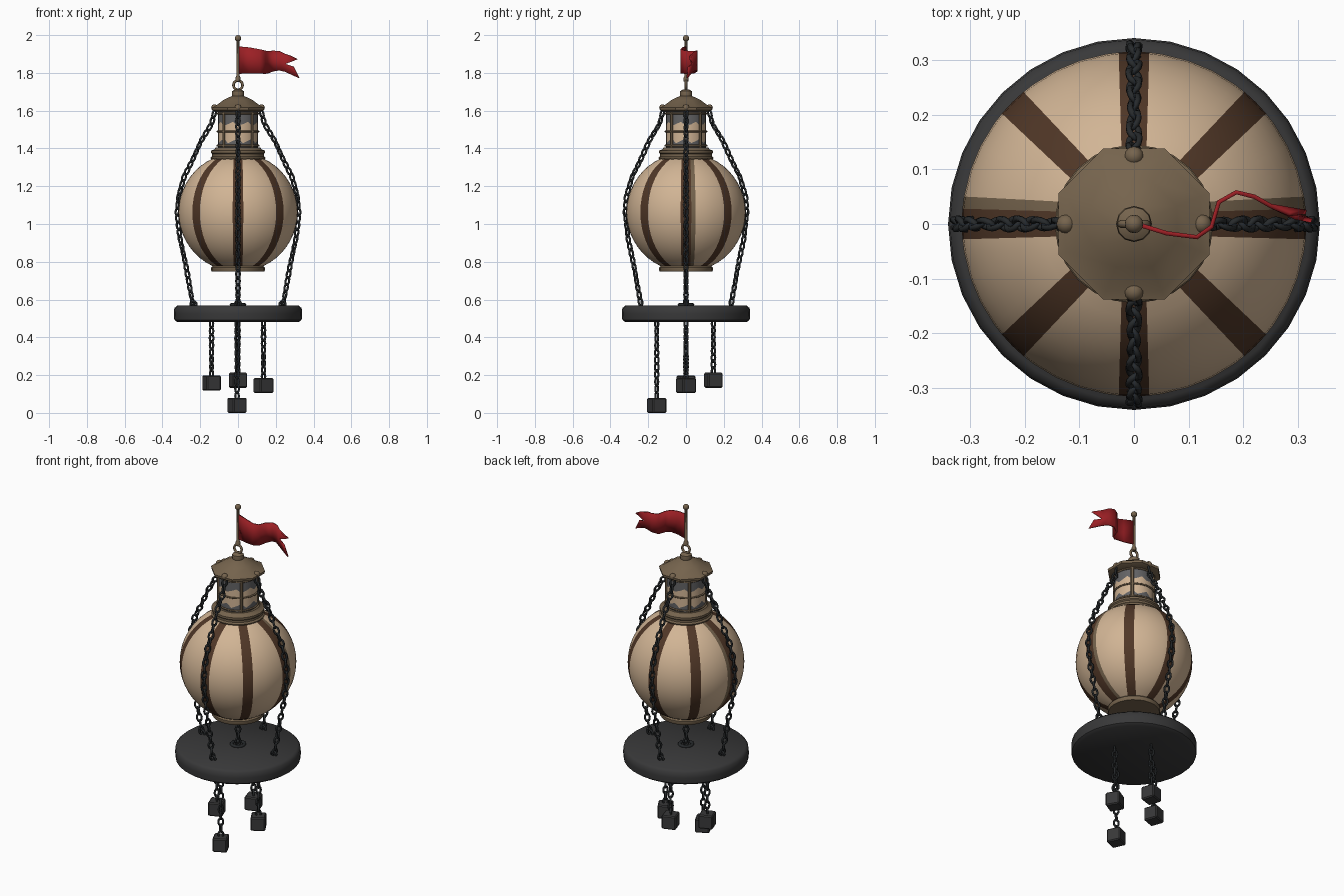
import bpy, bmesh, math
from math import sin, cos, pi, radians
from mathutils import Vector, Matrix

old = bpy.data.objects.get("Cube")
if old:
    bpy.data.objects.remove(old)


def material(name, *rgb):
    m = bpy.data.materials.new(name)
    m.use_nodes = True
    m.diffuse_color = (*rgb, 1)
    m.node_tree.nodes["Principled BSDF"].inputs["Base Color"].default_value = (*rgb, 1)
    return m


CREAM = material("cream cloth", 0.64, 0.46, 0.30)
BROWN = material("brown stripe", 0.08, 0.038, 0.02)
BRONZE = material("dull bronze", 0.18, 0.127, 0.075)
SLATE = material("dark platform", 0.04, 0.04, 0.041)
IRON = material("black iron", 0.02, 0.023, 0.025)
RED = material("red cloth", 0.33, 0.014, 0.018)
GLASS = material("grey glass", 0.125, 0.125, 0.13)


def finish(bm, name, *mats, angle=35):
    bmesh.ops.remove_doubles(bm, verts=bm.verts, dist=0.0002)
    bmesh.ops.recalc_face_normals(bm, faces=bm.faces)
    me = bpy.data.meshes.new(name)
    bm.to_mesh(me)
    bm.free()
    for m in mats:
        me.materials.append(m)
    me.shade_smooth()
    me.set_sharp_from_angle(angle=radians(angle))
    ob = bpy.data.objects.new(name, me)
    bpy.context.scene.collection.objects.link(ob)
    return ob


def bridge(bm, rings, wrap=True, mat=None):
    """Join successive vertex rings with quads."""
    for j, (a, b) in enumerate(zip(rings, rings[1:])):
        n = len(a)
        for i in range(n if wrap else n - 1):
            k = (i + 1) % n
            f = bm.faces.new((a[i], a[k], b[k], b[i]))
            if mat:
                f.material_index = mat(j, i)


def lathe(name, profile, segs, mat, turn=0.0, angle=35):
    bm = bmesh.new()
    rings = []
    for r, z in profile:
        r = max(r, 0.0005)
        rings.append([bm.verts.new((r * cos(turn + 2 * pi * i / segs),
                                    r * sin(turn + 2 * pi * i / segs), z)) for i in range(segs)])
    bridge(bm, rings)
    bm.faces.new(rings[0])
    bm.faces.new(rings[-1])
    return finish(bm, name, mat, angle=angle)


def add_link(bm, mat, half_len, half_wid, wire, n=12, m=5):
    """Oval ring in the local xz plane, long along z."""
    rings = []
    for i in range(n):
        a = 2 * pi * i / n
        c = Vector((half_wid * cos(a), 0, half_len * sin(a)))
        out = Vector((cos(a), 0, sin(a)))
        rings.append([bm.verts.new(mat @ (c + wire * (out * cos(2 * pi * k / m)
                      + Vector((0, sin(2 * pi * k / m), 0))))) for k in range(m)])
    bridge(bm, rings + rings[:1])


def ring(name, loc, rad, wire, mat, flat=False):
    bm = bmesh.new()
    rot = Matrix.Rotation(pi / 2, 4, "X") if flat else Matrix()
    add_link(bm, Matrix.Translation(loc) @ rot, rad, rad, wire, 20, 8)
    return finish(bm, name, mat, angle=60)


def ball(name, loc, rad, mat):
    bm = bmesh.new()
    bmesh.ops.create_uvsphere(bm, u_segments=12, v_segments=8, radius=rad,
                              matrix=Matrix.Translation(loc))
    return finish(bm, name, mat, angle=60)


def chain(name, path, pitch=0.037):
    """Links spaced evenly along a path, alternately turned a quarter."""
    pts = [Vector(p) for p in path]
    lens = [(b - a).length for a, b in zip(pts, pts[1:])]
    count = max(2, round(sum(lens) / pitch))
    bm = bmesh.new()
    for i in range(count):
        d, s = (i + 0.5) * sum(lens) / count, 0
        while s < len(lens) - 1 and d > lens[s]:
            d -= lens[s]
            s += 1
        direction = (pts[s + 1] - pts[s]).normalized()
        rot = Vector((0, 0, -1)).rotation_difference(direction).to_matrix().to_4x4()
        twist = Matrix.Rotation(pi / 4 + i * pi / 2 + 0.2 * sin(i * 2.3), 4, "Z")
        add_link(bm, Matrix.Translation(pts[s] + direction * d) @ rot @ twist,
                 0.022, 0.0125, 0.0062)
    return finish(bm, name, IRON, angle=80)


# Balloon envelope with eight even-width stripes; side stripes have a worn edge
bm = bmesh.new()
R, ZC, ROWS = 0.315, 1.062, 18
rings, kinds = [], []
for j in range(ROWS + 1):
    lat = -1.13 + 2.26 * j / ROWS
    r, z = R * cos(lat), ZC + R * sin(lat)
    w = (0.019 + 0.009 * cos(lat)) / r
    row, kinds = [], []
    for k in range(8):
        a = k * pi / 4
        gap = pi / 4 - w * 3.6
        steps = [(-w, "stripe"), (0, "stripe"), (w, "edge"), (w * 1.8, "cloth"),
                 (w * 1.8 + gap / 3, "cloth"), (w * 1.8 + 2 * gap / 3, "cloth"),
                 (pi / 4 - w * 1.8, "edge")]
        for n, (da, kind) in enumerate(steps):
            row.append(bm.verts.new((r * cos(a + da), r * sin(a + da), z)))
            worn = (k == 0 and n == 2) or (k == 3 and n == 6)
            kinds.append(1 if kind == "stripe" else 2 if worn else 0)
    rings.append(row)
bridge(bm, rings, mat=lambda j, i: kinds[i])
finish(bm, "balloon_envelope", CREAM, BROWN, BRONZE, angle=40)

# Collars above and below the envelope
lathe("bottom_collar", [(0, .748), (.138, .748), (.142, .755), (.142, .77), (.134, .778), (0, .778)], 24, BRONZE)
lathe("top_collar", [(0, 1.33), (.14, 1.335), (.145, 1.35), (.137, 1.358), (.137, 1.37),
                     (.143, 1.376), (.143, 1.388), (.125, 1.395), (.118, 1.405), (0, 1.405)], 24, BRONZE)

# Lantern drum: grey glass with a ragged glowing band
bm = bmesh.new()
rings = []
for j, (z, wob) in enumerate([(1.395, 0), (1.44, .014), (1.53, .012), (1.605, 0)]):
    rings.append([bm.verts.new((.106 * cos(i * pi / 12), .106 * sin(i * pi / 12),
                                z + wob * sin(i * 2.1 + j * 2))) for i in range(24)])
bridge(bm, rings, mat=lambda j, i: 1 if j == 1 else 0)
finish(bm, "lantern_drum", GLASS, CREAM, angle=50)
for z in (1.415, 1.49, 1.585):
    ring("lantern_hoop", (0, 0, z), .109, .005, BRONZE, flat=True)
for k in range(4):
    a = pi / 4 + k * pi / 2
    bm = bmesh.new()
    bmesh.ops.create_cone(bm, cap_ends=True, segments=6, radius1=.009, radius2=.009, depth=.21,
                          matrix=Matrix.Translation((.106 * cos(a), .106 * sin(a), 1.5)))
    finish(bm, "lantern_post", BRONZE)

# Eight-sided roof, finial, ring and flagpole
lathe("roof", [(0, 1.592), (.12, 1.592), (.147, 1.603), (.149, 1.617), (.132, 1.623), (.085, 1.655),
               (.035, 1.678), (0, 1.684)], 8, BRONZE, turn=pi / 8, angle=25)
lathe("finial", [(0, 1.675), (.031, 1.675), (.033, 1.69), (.031, 1.703), (.017, 1.712), (0, 1.714)], 12, BRONZE)
ring("finial_ring", (0, 0, 1.735), .024, .007, BRONZE)
lathe("flagpole", [(0, 1.755), (.013, 1.755), (.013, 1.775), (.008, 1.785), (.008, 1.98), (0, 1.98)], 10, BRONZE)
ball("pole_knob", (0, 0, 1.983), .017, BRONZE)

# Swallow-tailed flag: columns of x, y, top, middle, bottom
bm = bmesh.new()
cols = [(.005, 0, 1.94, 1.87, 1.795), (.06, -.017, 1.935, 1.866, 1.797), (.115, -.024, 1.925, 1.86, 1.797),
        (.142, -.005, 1.918, 1.858, 1.795), (.155, .04, 1.915, 1.858, 1.797), (.187, .058, 1.918, 1.862, 1.808),
        (.22, .05, 1.915, 1.857, 1.813), (.25, .033, 1.9, 1.847, 1.806)]
rows = [[bm.verts.new((x, y, z)) for z in zs] for x, y, *zs in cols]
bridge(bm, rows, wrap=False)
top, mid, low = rows[-1]
bm.faces.new((top, mid, bm.verts.new((.315, .022, 1.872)), bm.verts.new((.285, .018, 1.888))))
bm.faces.new((mid, low, bm.verts.new((.325, .006, 1.772)), bm.verts.new((.295, .012, 1.832))))
flag = finish(bm, "flag", RED, angle=50)
solid = flag.modifiers.new("thickness", "SOLIDIFY")
solid.thickness, solid.offset = .008, 0

# Round platform
lathe("platform", [(0, .48), (.32, .48), (.337, .492), (.34, .525), (.337, .555), (.322, .568), (0, .568)],
      32, SLATE, angle=45)
ring("platform_eye", (0, 0, .572), .035, .009, IRON, flat=True)
chain("centre_chain", [(0, 0, .75), (0, 0, .57)])

# Four support chains draped over the envelope, with roof bolts and anchor eyes
drape = [(.122, 1.6), (.14, 1.53), (.195, 1.44), (.24, 1.34), (.285, 1.25), (.314, 1.15), (.322, 1.06),
         (.308, .93), (.278, .79), (.238, .57)]
for k, side in enumerate(("left", "back", "right", "front")):
    c, s = cos(k * pi / 2), sin(k * pi / 2)
    chain(side + "_support_chain", [(r * c, r * s, z) for r, z in drape])
    ball(side + "_roof_bolt", (.124 * c, .124 * s, 1.616), .018, BRONZE)
    ring(side + "_anchor_eye", (.236 * c, .236 * s, .575), .016, .006, IRON)

# Hanging weights on chains
for name, x, y, z, turn in (("front", -.005, -.155, .04, 25), ("back", 0, .145, .173, 18),
                            ("left", .135, 0, .145, 30), ("right", -.14, 0, .158, 20)):
    chain(name + "_weight_chain", [(x, y, .49), (x, y, z + .03)])
    bm = bmesh.new()
    bmesh.ops.create_cube(bm, size=.08, matrix=Matrix.Translation((x, y, z))
                          @ Matrix.Rotation(radians(turn), 4, "Z"))
    bmesh.ops.bevel(bm, geom=bm.edges[:], offset=.006, segments=1, affect="EDGES")
    finish(bm, name + "_weight", SLATE, angle=30)
